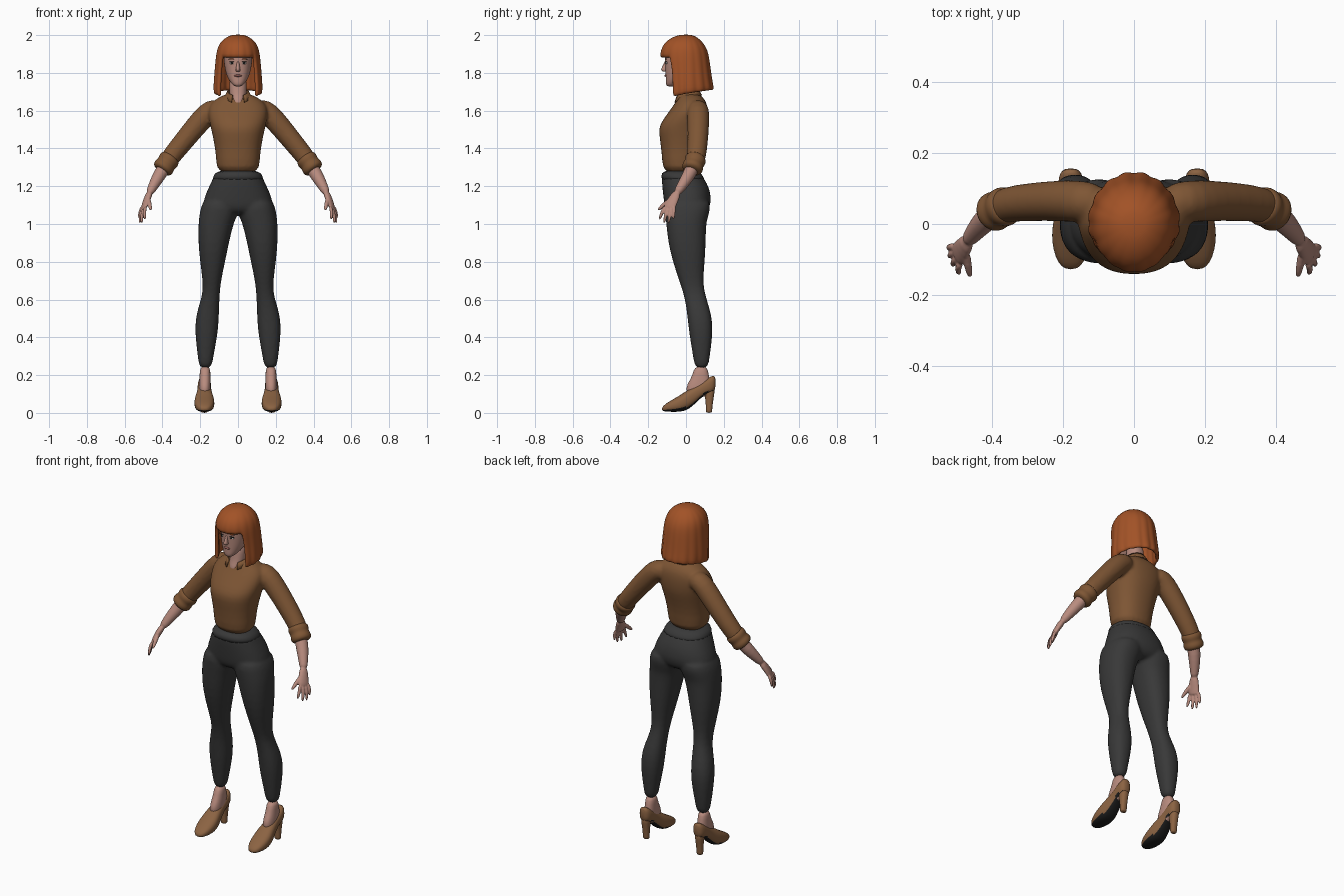
import bpy, bmesh, math
from mathutils import Vector, Matrix

if "Cube" in bpy.data.objects:
    bpy.data.objects.remove(bpy.data.objects["Cube"], do_unlink=True)


def material(name, r, g, b):
    mat = bpy.data.materials.new(name)
    mat.use_nodes = True
    mat.diffuse_color = (r, g, b, 1)
    shader = mat.node_tree.nodes["Principled BSDF"]
    shader.inputs["Base Color"].default_value = (r, g, b, 1)
    shader.inputs["Roughness"].default_value = 0.8
    return mat


HAIR = material("copper hair", 0.36, 0.085, 0.02)
SKIN = material("skin", 0.48, 0.26, 0.21)
SHIRT = material("brown cloth", 0.21, 0.093, 0.035)
PANTS = material("charcoal cloth", 0.04, 0.04, 0.04)
LEATHER = material("tan leather", 0.26, 0.125, 0.055)
BLACK = material("black", 0.012, 0.012, 0.012)
WHITE = material("eye white", 0.6, 0.57, 0.54)
LIPS = material("lips", 0.4, 0.15, 0.13)
SIDES = (("left", 1), ("right", -1))
X, Y, Z = Vector((1, 0, 0)), Vector((0, 1, 0)), Vector((0, 0, 1))


# ---- helpers: cross-sections and lofts ----
def ring(centre, u, v, power=2.3, count=24):
    def soft(t):
        return math.copysign(abs(t) ** (2 / power), t)
    angles = [math.tau * i / count for i in range(count)]
    return [Vector(centre) + u * soft(math.cos(a)) + v * soft(math.sin(a)) for a in angles]


def level(z, x0, x1, y0, y1):
    """Horizontal section between the given x and y limits."""
    return ring(((x0 + x1) / 2, (y0 + y1) / 2, z), X * (x1 - x0) / 2, Y * (y1 - y0) / 2)


def centred(z, half, y0, y1):
    return level(z, -half, half, y0, y1)


def upright(y, half, z0, z1, x):
    """Section across the y axis."""
    return ring((x, y, (z0 + z1) / 2), X * half, Z * (z1 - z0) / 2, 2.5)


def tube(path):
    """Sections along a path of (x, y, z, radius, second radius)."""
    points = [Vector(p[:3]) for p in path]
    rings = []
    for i, p in enumerate(path):
        d = (points[min(i + 1, len(path) - 1)] - points[max(i - 1, 0)]).normalized()
        ref = Vector((0.3, 0.95, 0))
        u = (ref - d * ref.dot(d)).normalized()
        rings.append(ring(points[i], u * p[3], d.cross(u) * p[-1], 2, 16))
    return rings


def finish(name, bm, mats):
    for f in bm.faces:
        f.smooth = True
    mesh = bpy.data.meshes.new(name)
    bm.to_mesh(mesh)
    bm.free()
    for m in mats:
        mesh.materials.append(m)
    obj = bpy.data.objects.new(name, mesh)
    bpy.context.collection.objects.link(obj)
    return obj


def build(name, lofts, mats, side=1, voxel=0, rule=None):
    bm = bmesh.new()
    for rings in lofts:
        rows = [[bm.verts.new((p.x * side, p.y, p.z)) for p in r] for r in rings]
        for a, b in zip(rows, rows[1:]):
            for i in range(len(a)):
                j = (i + 1) % len(a)
                bm.faces.new((a[i], a[j], b[j], b[i]))
        bm.faces.new(rows[0])
        bm.faces.new(rows[-1])
    bmesh.ops.recalc_face_normals(bm, faces=bm.faces[:])
    bm.normal_update()
    if rule:
        for f in bm.faces:
            f.material_index = rule(f)
    obj = finish(name, bm, mats)
    obj.modifiers.new("Round", "SUBSURF").levels = 1
    obj.modifiers["Round"].render_levels = 1
    if voxel:
        fuse = obj.modifiers.new("Fuse", "REMESH")
        fuse.mode = "VOXEL"
        fuse.voxel_size = voxel
        fuse.use_smooth_shade = True
        relax = obj.modifiers.new("Relax", "SMOOTH")
        relax.factor = 0.5
        relax.iterations = 3
    return obj


def flip(rings):
    return [[Vector((-p.x, p.y, p.z)) for p in r] for r in rings]


def ball(name, location, size, mat):
    bm = bmesh.new()
    matrix = Matrix.Translation(location) @ Matrix.Diagonal((*size, 1))
    bmesh.ops.create_uvsphere(bm, u_segments=16, v_segments=10, radius=1, matrix=matrix)
    return finish(name, bm, [mat])


# ---- trousers ----
pelvis = [centred(*r) for r in (
    (1.285, .117, -.127, .072), (1.24, .133, -.129, .095), (1.2, .154, -.127, .122),
    (1.13, .184, -.119, .137), (1.08, .19, -.112, .125), (1.045, .15, -.08, .09))]
leg = [level(*r) for r in (
    (1.14, .01, .18, -.112, .13), (1.08, -.005, .2, -.113, .13), (1.03, .01, .207, -.108, .115),
    (1.0, .024, .21, -.105, .107), (.9, .048, .211, -.095, .105), (.8, .068, .201, -.07, .1),
    (.7, .09, .187, -.037, .09), (.63, .097, .186, -.012, .1), (.55, .1, .214, .003, .127),
    (.48, .102, .227, .01, .141), (.4, .11, .226, .02, .14), (.3, .13, .213, .037, .126),
    (.23, .139, .206, .047, .118))]
build("trousers", [pelvis, leg, flip(leg)], [PANTS], voxel=0.01)
build("waistband", [[centred(1.288, .119, -.129, .074), centred(1.25, .131, -.132, .091),
                     centred(1.22, .146, -.131, .112)]], [PANTS])

# ---- shirt, with sleeves fused to the body ----
torso = [centred(*r) for r in (
    (1.26, .114, -.12, .066), (1.34, .115, -.127, .07), (1.42, .125, -.134, .085),
    (1.49, .14, -.146, .106), (1.53, .15, -.138, .115), (1.58, .16, -.102, .118),
    (1.62, .157, -.073, .115), (1.65, .135, -.052, .106), (1.675, .095, -.04, .086),
    (1.692, .055, -.034, .064))]
sleeve = tube([(.08, .06, 1.615, .05), (.145, .064, 1.605, .06), (.19, .065, 1.555, .06),
               (.24, .065, 1.497, .057), (.33, .06, 1.387, .053), (.37, .05, 1.335, .05),
               (.395, .036, 1.3, .046)])
build("shirt", [torso, sleeve, flip(sleeve)], [SHIRT], voxel=0.009)

# ---- open collar ----
bm = bmesh.new()
rows = []
for i in range(25):
    b = math.radians(-155 + 310 * i / 24)
    f = abs(i / 12 - 1) ** 2
    out = Vector((math.sin(b), math.cos(b), 0))
    base = Vector((0, .015, 0))
    rows.append([bm.verts.new(base + out * (.05 + .02 * f) + Z * (1.715 - .032 * f)),
                 bm.verts.new(base + out * (.07 + .014 * f) + Z * (1.682 - .037 * f))])
for a, b in zip(rows, rows[1:]):
    bm.faces.new((a[0], b[0], b[1], a[1]))
finish("collar", bm, [SHIRT]).modifiers.new("Thickness", "SOLIDIFY").thickness = 0.006

# ---- limbs that come in pairs ----
tips = [(.492, -.142, 1.02), (.51, -.118, 1.0), (.52, -.093, 1.0), (.522, -.068, 1.022)]
forearm = tube([(.37, .045, 1.33, .035), (.4, .03, 1.285, .037), (.43, 0, 1.235, .033),
                (.455, -.03, 1.19, .025), (.47, -.05, 1.16, .021)])
palm = tube([(.464, -.042, 1.175, .021, .019), (.482, -.068, 1.13, .031, .017),
             (.495, -.085, 1.095, .034, .014), (.5, -.09, 1.078, .03, .011)])
thumb = tube([(.476, -.072, 1.135, .013), (.468, -.115, 1.105, .012), (.461, -.152, 1.07, .008)])
fingers = []
for i, tip in enumerate(tips):
    root = Vector((.488, -.112, 1.095)).lerp(Vector((.505, -.062, 1.095)), i / 3)
    bend = root.lerp(Vector(tip), 0.5) + Vector((.008, 0, .004))
    fingers.append(tube([(*root, .01), (*bend, .0095), (*tip, .007)]))
cuff_radii = (.048, .057, .058, .051, .058, .057, .046)
cuff_start, cuff_end = Vector((.352, .056, 1.358)), Vector((.408, .028, 1.28))
cuff = tube([(*cuff_start.lerp(cuff_end, i / 6), r) for i, r in enumerate(cuff_radii)])

foot = [level(*r) for r in (
    (.08, .145, .207, .01, .125), (.13, .144, .208, -.004, .133), (.17, .144, .206, .018, .128),
    (.2, .146, .203, .034, .12), (.25, .147, .201, .047, .113))]
shoe = [upright(*r, .178) for r in (
    (-.128, .014, .012, .028), (-.112, .036, .007, .046), (-.07, .051, .005, .072),
    (-.03, .054, .006, .094), (0, .051, .012, .116), (.03, .044, .032, .132), (.06, .038, .06, .15),
    (.09, .036, .09, .167), (.12, .036, .1, .187), (.145, .031, .108, .2), (.157, .016, .13, .19))]
heel = [level(*r) for r in (
    (.14, .15, .206, .088, .155), (.1, .154, .202, .098, .15), (.06, .158, .198, .104, .143),
    (.012, .16, .196, .106, .138), (0, .16, .196, .106, .138))]
for word, s in SIDES:
    build(word + "_forearm_and_hand", [forearm, palm, thumb, *fingers], [SKIN], s, 0.004)
    build(word + "_rolled_cuff", [cuff], [SHIRT], s)
    build(word + "_foot", [foot], [SKIN], s)
    build(word + "_shoe", [shoe], [LEATHER, BLACK], s, rule=lambda f: int(f.normal.z < -0.5))
    build(word + "_heel", [heel], [LEATHER], s)

# ---- head, neck and face ----
build("neck", [[centred(*r) for r in (
    (1.61, .03, -.06, .06), (1.65, .035, -.06, .06), (1.675, .045, -.046, .06),
    (1.72, .046, -.04, .055), (1.79, .046, -.035, .055))]], [SKIN])
build("head", [[centred(*r) for r in (
    (1.727, .018, -.1, -.065), (1.742, .034, -.108, -.03), (1.768, .053, -.107, .02),
    (1.8, .065, -.109, .05), (1.84, .073, -.111, .08), (1.88, .077, -.114, .09),
    (1.92, .075, -.11, .088), (1.95, .06, -.088, .072), (1.972, .03, -.045, .04))]], [SKIN])
build("nose", [[centred(*r) for r in (
    (1.866, .006, -.113, -.09), (1.838, .008, -.122, -.09), (1.818, .013, -.135, -.09),
    (1.806, .012, -.126, -.09))]], [SKIN])
ball("mouth", (0, -.106, 1.785), (.021, .008, .006), LIPS)
for word, s in SIDES:
    ball(word + "_eye", (s * .031, -.103, 1.852), (.014, .006, .0065), WHITE)
    ball(word + "_iris", (s * .031, -.1065, 1.852), (.006, .004, .006), BLACK)
    ball(word + "_lashes", (s * .032, -.105, 1.858), (.016, .006, .002), BLACK)
    ball(word + "_brow", (s * .033, -.106, 1.873), (.017, .004, .003), HAIR)

# ---- bobbed hair: lobed shell with a face opening below the fringe ----
shape = [(2.003, .03, .03, .03), (1.988, .066, .077, .062), (1.957, .099, .118, .095),
         (1.92, .113, .135, .115), (1.882, .119, .14, .124), (1.82, .125, .122, .132),
         (1.76, .13, .118, .14), (1.72, .132, .116, .147), (1.688, .13, .114, .151)]
SEG, OPEN = 64, 9
notch = (.05, .012, 0, .012)
bm = bmesh.new()
rows = []
for n, (z, half, front, back) in enumerate(shape):
    row = []
    for k in range(SEG):
        a = math.tau * k / SEG - math.pi / 2
        r = 1 - notch[k % 4] * n / 8
        depth = back if math.sin(a) > 0 else front
        tilt = .022 * math.sin(a) * max(0, n - 4) / 4
        row.append(bm.verts.new((half * r * math.cos(a), depth * r * math.sin(a), z + tilt)))
    rows.append(row)
bm.faces.new(rows[0])
for n in range(len(rows) - 1):
    for k in range(SEG):
        j = (k + 1) % SEG
        if n < 4 or OPEN <= k < SEG - OPEN:
            bm.faces.new((rows[n][k], rows[n + 1][k], rows[n + 1][j], rows[n][j]))
hair = finish("bobbed_hair", bm, [HAIR])
shell = hair.modifiers.new("Thickness", "SOLIDIFY")
shell.thickness = 0.02
shell.offset = -1
smooth = hair.modifiers.new("Round", "SUBSURF")
smooth.levels = smooth.render_levels = 1
